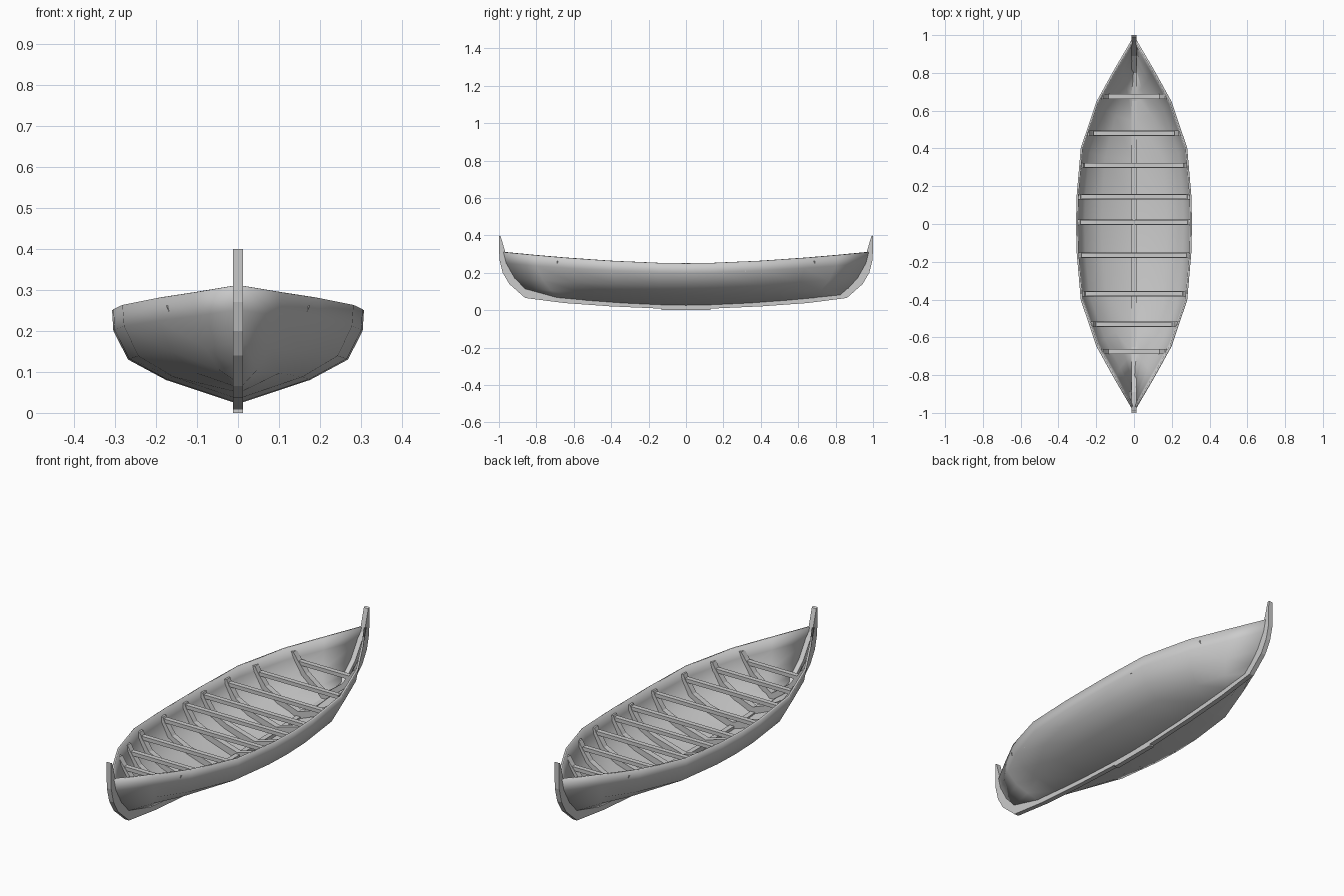
import bpy, bmesh, math

if "Cube" in bpy.data.objects:
    bpy.data.objects.remove(bpy.data.objects["Cube"])

# Hull levels, sheer to keel: half beam, mid z, end z, end y, fullness power
LEVELS = [(0.307, 0.25, 0.31, 0.98, 1.0), (0.304, 0.20, 0.25, 0.965, 1.05),
          (0.268, 0.13, 0.17, 0.92, 1.15), (0.175, 0.08, 0.115, 0.87, 1.25),
          (0.012, 0.026, 0.08, 0.83, 1.0)]
TAPER = [(0, 1), (0.15, 0.99), (0.41, 0.918), (0.66, 0.65), (0.83, 0.35), (1, 0.03)]


def taper(t):
    for (a, fa), (b, fb) in zip(TAPER, TAPER[1:]):
        if t <= b:
            return fa + (fb - fa) * (t - a) / (b - a)
    return TAPER[-1][1]


def hull_point(level, t):
    beam, z_mid, z_end, y_end, power = level
    x = max(0.01, beam * taper(abs(t)) ** power)
    return (x, t * y_end, z_mid + (z_end - z_mid) * abs(t) ** 1.7)


def make_object(name, verts, faces, angle=None):
    mesh = bpy.data.meshes.new(name)
    mesh.from_pydata(verts, [], faces)
    bm = bmesh.new()
    bm.from_mesh(mesh)
    bmesh.ops.recalc_face_normals(bm, faces=bm.faces)
    bm.to_mesh(mesh)
    bm.free()
    obj = bpy.data.objects.new(name, mesh)
    bpy.context.collection.objects.link(obj)
    if angle:
        bpy.ops.object.select_all(action='DESELECT')
        bpy.context.view_layer.objects.active = obj
        obj.select_set(True)
        bpy.ops.object.shade_smooth_by_angle(angle=math.radians(angle))
    return obj


def band(name, outer, inner, place, half):
    """Strip between two 2D paths, thickened by +-half on the third axis."""
    n = len(outer)
    verts = [place(p, s * half) for s in (-1, 1) for path in (outer, inner) for p in path]
    faces = []
    for i in range(n - 1):
        for a, b in ((0, n), (2 * n, 3 * n), (0, 2 * n), (n, 3 * n)):
            faces.append((a + i, a + i + 1, b + i + 1, b + i))
    for i in (0, n - 1):
        faces.append((i, n + i, 3 * n + i, 2 * n + i))
    return make_object(name, verts, faces)


def box(name, center, size):
    bpy.ops.mesh.primitive_cube_add(size=1, location=center)
    obj = bpy.context.object
    obj.name = name
    obj.scale = size
    return obj


# Hull shell: sections from sheer down to keel and up the other side
stations = [-t for t, _ in TAPER[:0:-1]] + [t for t, _ in TAPER]
verts = []
for t in stations:
    half = [hull_point(level, t) for level in LEVELS]
    verts += half + [(-x, y, z) for x, y, z in reversed(half)]
row = 2 * len(LEVELS)
faces = [(s * row + i, s * row + i + 1, (s + 1) * row + i + 1, (s + 1) * row + i)
         for s in range(len(stations) - 1) for i in range(row - 1)]
hull = make_object("hull", verts, faces, 40)
# make the shell normals point outward so the thickness grows inward
side = min(hull.data.polygons, key=lambda p: (p.center - hull.data.vertices[5 * row].co).length)
if side.normal.x < 0:
    hull.data.flip_normals()
shell = hull.modifiers.new("thickness", 'SOLIDIFY')
shell.thickness = 0.01
shell.offset = -1

# Keel running into both upswept stems
outer = [(0, 0.006), (0.13, 0.008), (0.4, 0.02), (0.65, 0.038), (0.86, 0.065),
         (0.945, 0.14), (0.98, 0.2), (0.998, 0.27), (1.0, 0.4)]
inner = [(0, 0.06), (0.13, 0.06), (0.4, 0.063), (0.65, 0.075), (0.8, 0.1),
         (0.89, 0.18), (0.93, 0.24), (0.96, 0.29), (0.991, 0.395)]
both = [[(-y, z) for y, z in path[:0:-1]] + path for path in (outer, inner)]
band("keel_and_stems", both[0], both[1], lambda p, w: (w, p[0], p[1]), 0.012)
box("keel_shoe", (0, 0, 0.01), (0.024, 0.26, 0.02))

# Ribs following the hull, each with a crossbeam: y position, beam half length
FRAMES = [(-0.675, 0.145), (-0.53, 0.22), (-0.37, 0.265), (-0.165, 0.285), (0.01, 0.297),
          (0.145, 0.285), (0.31, 0.285), (0.48, 0.215), (0.675, 0.145)]
for k, (y, length) in enumerate(FRAMES):
    pts = [hull_point(level, y / level[3]) for level in LEVELS]
    out = [(max(0.001, x - 0.009), z + 0.006) for x, _, z in pts]
    out[0] = (out[0][0], pts[0][2] - 0.02)
    inn = [(max(0.001, x - d), z + h) for (x, z), d, h in
           zip(out, (0.012, 0.018, 0.022, 0.012, 0.012), (0, 0.002, 0.014, 0.025, 0.035))]
    path_out = out + [(-x, z) for x, z in reversed(out)]
    path_in = inn + [(-x, z) for x, z in reversed(inn)]
    band(f"rib_{k + 1}", path_out, path_in, lambda p, w, y=y: (p[0], y + w, p[1]), 0.014)
    box(f"crossbeam_{k + 1}", (0, y, 0.215), (2 * length, 0.024, 0.018))
